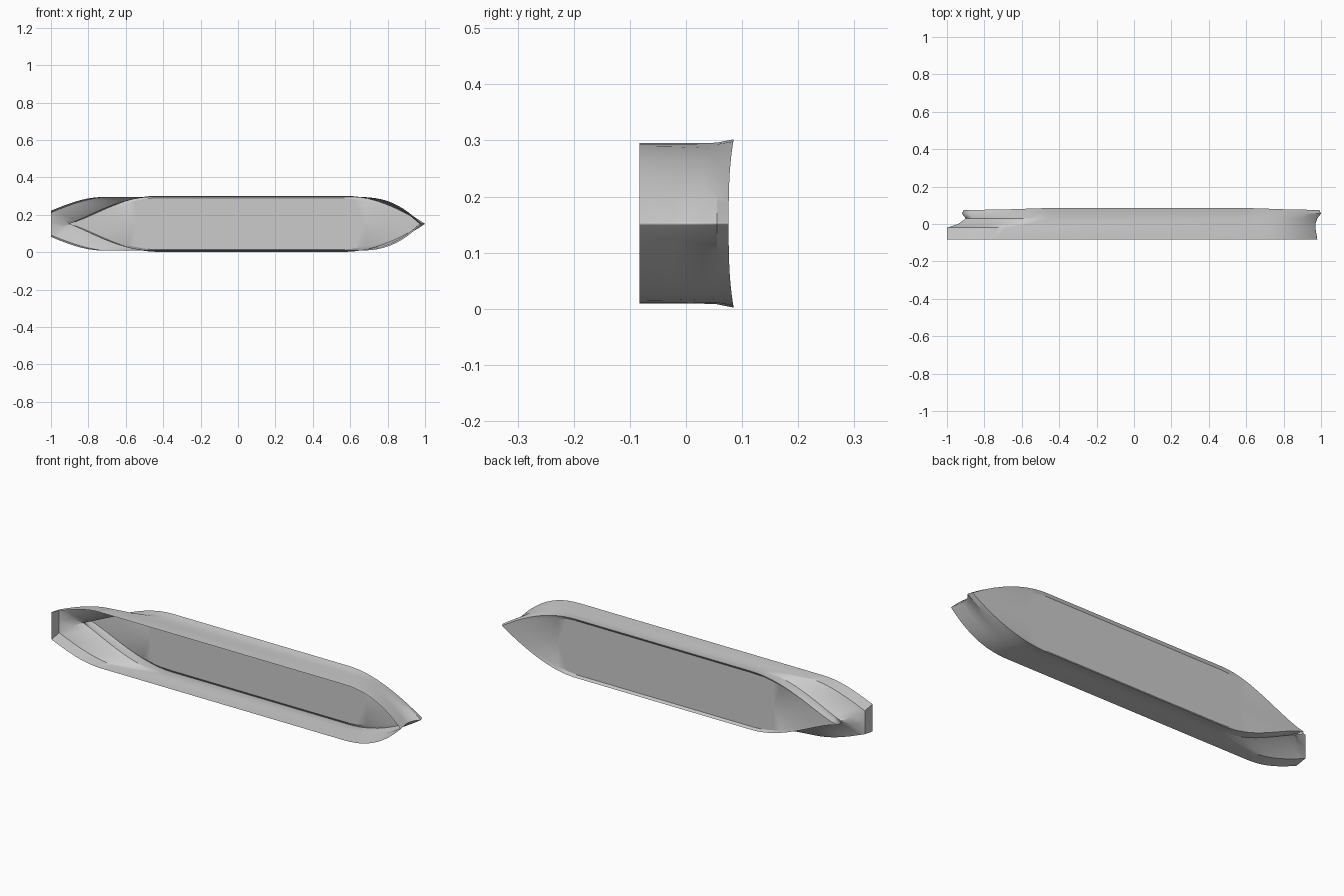
import bpy
import bmesh
import math

cube = bpy.data.objects.get("Cube")
if cube:
    bpy.data.objects.remove(cube, do_unlink=True)

grey = bpy.data.materials.new("hull grey")
grey.use_nodes = True
colour = (0.6, 0.6, 0.6, 1)
grey.diffuse_color = colour
grey.node_tree.nodes["Principled BSDF"].inputs["Base Color"].default_value = colour

CENTRE_Z = 0.152
END_STEPS = 12

# Waterlines from the open deck edge to the keel side:
# height, stern x, stern half width, stern run, run power, beam, bow x, bow run, bow power
WATERLINES = [
    (-0.083, -1.0, 0.07, 0.28, 1.0, 0.143, 0.98, 0.33, 2.4),
    (-0.02, -1.0, 0.06, 0.32, 1.0, 0.143, 0.97, 0.33, 2.3),
    (0.0, -0.94, 0.02, 0.38, 1.0, 0.143, 0.97, 0.34, 2.2),
    (0.03, -0.9, 0.0, 0.45, 1.1, 0.143, 0.98, 0.36, 2.1),
    (0.055, -0.92, 0.0, 0.48, 1.2, 0.144, 1.0, 0.4, 1.9),
    (0.076, -0.91, 0.0, 0.48, 1.3, 0.15, 0.99, 0.41, 1.8),
    (0.076, -0.91, 0.0, 0.48, 1.4, 0.138, 0.985, 0.42, 1.6),
]


def waterline(y, xs, w0, run, power, beam, xb, bow_run, bow_power, lip=0.0):
    """Half outline from the stern centre to the bow tip."""
    pts = [(xs, y, 0.0)]
    for i in range(END_STEPS + 1):
        u = i / END_STEPS
        w = w0 + (beam - w0) * math.sin(u * math.pi / 2) ** power
        pts.append((xs + run * u, y + lip * (w / beam) ** 3, w))
    for i in range(END_STEPS + 1):
        u = math.sin(i / END_STEPS * math.pi / 2)
        w = beam * max(0.0, 1 - u ** bow_power)
        pts.append((xb - bow_run * (1 - u), y + lip * (w / beam) ** 3, w))
    return pts


rows = [waterline(*line, lip=0.009 if i == len(WATERLINES) - 2 else 0.0)
        for i, line in enumerate(WATERLINES)]
# Flat bottom runs in to the centre line
rows.append([(x, y, 0.0) for x, y, w in rows[-1]])

# Half shell lofted through the waterlines
bm = bmesh.new()
grid = [[bm.verts.new(p) for p in row] for row in rows]
for upper, lower in zip(grid, grid[1:]):
    for a, b, c, d in zip(upper, upper[1:], lower[1:], lower):
        bm.faces.new((a, b, c, d))
bmesh.ops.remove_doubles(bm, verts=bm.verts, dist=0.0004)
bmesh.ops.dissolve_degenerate(bm, edges=bm.edges, dist=0.0001)
bmesh.ops.recalc_face_normals(bm, faces=bm.faces)
# Point the flat bottom outwards
bm.faces.ensure_lookup_table()
flat = max(bm.faces, key=lambda f: f.calc_center_median().y + f.calc_area())
if flat.normal.y < 0:
    bmesh.ops.reverse_faces(bm, faces=bm.faces)

mesh = bpy.data.meshes.new("hull_shell")
bm.to_mesh(mesh)
bm.free()
mesh.materials.append(grey)
hull = bpy.data.objects.new("hull_shell", mesh)
hull.location.z = CENTRE_Z
bpy.context.collection.objects.link(hull)

# Other half of the hull
mirror = hull.modifiers.new("other_side", "MIRROR")
mirror.use_axis = (False, False, True)
mirror.merge_threshold = 0.0005

bpy.ops.object.select_all(action="DESELECT")
hull.select_set(True)
bpy.context.view_layer.objects.active = hull
bpy.ops.object.shade_smooth_by_angle(angle=math.radians(25))
